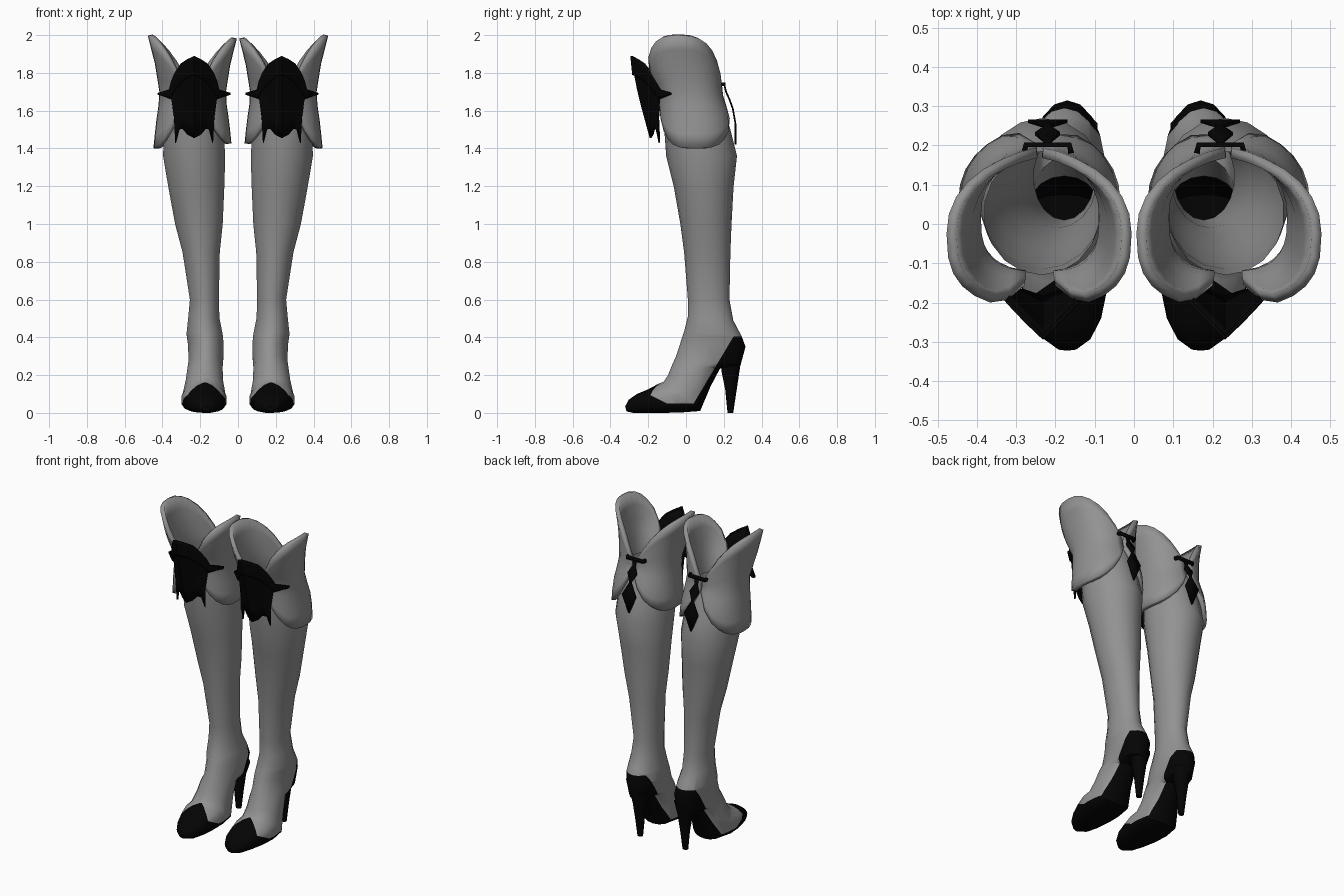
import bpy, bmesh, math
from mathutils import Vector

if "Cube" in bpy.data.objects:
    bpy.data.objects.remove(bpy.data.objects["Cube"])


def material(name, v):
    m = bpy.data.materials.new(name)
    m.diffuse_color = (v, v, v, 1)
    m.use_nodes = True
    m.node_tree.nodes["Principled BSDF"].inputs["Base Color"].default_value = m.diffuse_color
    return m


GREY = material("mid_grey", 0.29)
BLACK = material("black", 0.0012)


def finish(name, bm, mats, thick=0, angle=40):
    """Turn a bmesh into a mirrored object, with optional thickness."""
    bmesh.ops.recalc_face_normals(bm, faces=bm.faces[:])
    me = bpy.data.meshes.new(name)
    bm.to_mesh(me)
    bm.free()
    ob = bpy.data.objects.new(name, me)
    bpy.context.collection.objects.link(ob)
    for m in mats:
        me.materials.append(m)
    bpy.ops.object.select_all(action='DESELECT')
    ob.select_set(True)
    bpy.context.view_layer.objects.active = ob
    bpy.ops.object.shade_smooth_by_angle(angle=math.radians(angle))
    if thick:
        s = ob.modifiers.new("thickness", 'SOLIDIFY')
        s.thickness, s.offset = thick, 0
    mod = ob.modifiers.new("other_leg", 'MIRROR')
    mod.use_mirror_merge = False
    return ob


def grid(bm, rows, closed=False):
    """Skin a list of equally long point rows."""
    vs = [[bm.verts.new(p) for p in r] for r in rows]
    n = len(rows[0])
    for a, b in zip(vs, vs[1:]):
        for i in range(n if closed else n - 1):
            j = (i + 1) % n
            bm.faces.new((a[i], a[j], b[j], b[i]))
    return vs


def lerp_table(table, x):
    """Interpolate rows of (key, values...) at x."""
    x = min(max(x, table[0][0]), table[-1][0])
    for a, b in zip(table, table[1:]):
        if x <= b[0]:
            f = (x - a[0]) / (b[0] - a[0])
            return [p + (q - p) * f for p, q in zip(a[1:], b[1:])]


def ring(cx, w, yf, zf, yb, zb, flat=1.0, n=18, scale=1.0):
    """Section between a front point and a back point, half width w."""
    pts = []
    for i in range(n):
        t = 2 * math.pi * i / n
        c = math.cos(t)
        if c < 0:
            c = -abs(c) ** flat
        c *= scale
        pts.append((cx + w * scale * math.sin(t),
                    (yf + yb) / 2 + c * (yf - yb) / 2,
                    (zf + zb) / 2 + c * (zf - zb) / 2))
    return pts


# Boot: one skin from the knee down to the toe
sections = [
    (.235, .147, -.13, 1.65, .185, 1.65), (.235, .16, -.115, 1.5, .235, 1.5),
    (.232, .167, -.105, 1.36, .27, 1.36), (.221, .151, -.065, 1.2, .252, 1.2),
    (.207, .128, -.03, 1.0, .241, 1.0), (.195, .10, -.01, .85, .235, .85),
    (.178, .078, .01, .6, .23, .6), (.181, .084, .01, .51, .25, .49),
    (.177, .097, -.01, .43, .295, .405), (.17, .096, -.03, .37, .315, .35),
    (.17, .093, -.053, .30, .288, .25), (.174, .094, -.075, .25, .18, .235),
    (.178, .10, -.095, .20, .13, .14, .8), (.18, .115, -.118, .165, .075, .01, .6),
    (.18, .12, -.15, .152, -.03, .002, .5), (.177, .11, -.2, .125, -.12, .0, .5),
    (.172, .09, -.26, .10, -.21, .0, .5), (.17, .06, -.303, .07, -.28, .0, .5),
    (.17, .024, -.322, .035, -.315, .008),
]
bm = bmesh.new()
rings = grid(bm, [ring(*s) for s in sections], closed=True)
bm.faces.new(rings[-1])
# Cut lines for the shoe: sole edge, heel counter, rising toe side and tongue
counter_co, counter_no = Vector((0, .035, .04)), Vector((0, .37, -.22))
side_co, side_no = Vector((0, -.1, .05)), Vector((0, .5, 1))
cuts = [((0, 0, .05), (0, 0, 1)), ((0, 0, .405), (0, 0, 1)), (counter_co, counter_no),
        (side_co, side_no), ((.172, -.122, 0), (.7, 1, 0)), ((.172, -.122, 0), (-.7, 1, 0))]
for co, no in cuts:
    low = [f for f in bm.faces if f.calc_center_median().z < .47]
    geom = low + list({e for f in low for e in f.edges}) + list({v for f in low for v in f.verts})
    bmesh.ops.bisect_plane(bm, geom=geom, plane_co=co, plane_no=no, dist=1e-5)
for f in bm.faces:
    c = f.calc_center_median()
    toe = c.z < .3 and c.y + .7 * abs(c.x - .172) < -.122
    toe_side = c.y < -.1 and (c - side_co).dot(side_no) < 0
    counter = c.z < .405 and (c - counter_co).dot(counter_no) > 0
    f.material_index = int(c.z < .05 or toe or toe_side or counter)
finish("boot", bm, [GREY, BLACK])

# Grey lining inside the heel
bm = bmesh.new()
grid(bm, [ring(*s, scale=.93) for s in sections[8:13]], closed=True)
finish("heel_lining", bm, [GREY])

# Tapered heel
bm = bmesh.new()
heel = grid(bm, [ring(.16, w, yf, z, yb, z, n=10) for w, yf, yb, z in
                 ((.07, .185, .295, .30), (.045, .188, .283, .22),
                  (.03, .208, .268, .12), (.018, .22, .25, 0))], closed=True)
bm.faces.new(heel[0])
bm.faces.new(heel[-1])
finish("heel", bm, [BLACK])

# Cuff petals: two bow shaped flaps, narrow at front and back
cuff = [(1.40, .195, .055, .175), (1.53, .182, .052, .182), (1.68, .16, .025, .158),
        (1.85, .187, -.018, .19), (2.0, .225, -.025, .195)]
for name, side, peak, hem in (("outer_petal", 1, 2.0, 1.40), ("inner_petal", -1, 1.985, 1.425)):
    bm = bmesh.new()
    rows = []
    for i in range(15):
        s = -1 + 2 * i / 14
        a = math.radians(s * (82 if s < 0 else 88))
        e = .75 if s < 0 else .92
        top = 1.71 + (peak - 1.71) * (1 - abs(s) ** (2.7 if s < 0 else 2.3))
        low = 1.65 - (1.65 - hem) * (1 - abs(s) ** 3)
        row = []
        for j in range(9):
            z = low + (top - low) * j / 8
            rx, cy, ry = lerp_table(cuff, z)
            row.append((.24 + side * rx * math.cos(a) ** e,
                        cy + ry * math.copysign(abs(math.sin(a)) ** e, s), z))
        rows.append(row)
    grid(bm, rows)
    finish(name, bm, [GREY], thick=.026, angle=50)

# Knee guard: ridged plate with side tips and lower spikes, plus a raised crown
# (height, front depth, backward slope of the sides)
depth = [(1.43, -.18, .4), (1.65, -.24, .85), (1.77, -.268, .95), (1.89, -.28, .95)]


def knee_plate(name, half, lift):
    cols = [(-d, t, b) for d, t, b in half[:0:-1]] + half
    bm = bmesh.new()
    rows = []
    for dx, top, low in cols:
        row = []
        for j in range(6):
            z = low + (top - low) * j / 5
            y, slope = lerp_table(depth, z)
            row.append((.232 + dx, y + slope * abs(dx) - lift, z))
        rows.append(row)
    grid(bm, rows)
    finish(name, bm, [BLACK], thick=.01)


knee_plate("knee_guard", [(0, 1.88, 1.455), (.035, 1.86, 1.475), (.06, 1.845, 1.505),
                          (.08, 1.82, 1.50), (.098, 1.79, 1.43), (.104, 1.78, 1.56),
                          (.117, 1.75, 1.66), (.13, 1.71, 1.665), (.19, 1.695, 1.685)], 0)
knee_plate("knee_crown", [(0, 1.89, 1.79), (.035, 1.872, 1.775), (.07, 1.848, 1.745),
                          (.10, 1.80, 1.71), (.117, 1.76, 1.68), (.13, 1.712, 1.67),
                          (.19, 1.695, 1.685)], .01)

# Back clasp: a short bar with hooked ends
bm = bmesh.new()
grid(bm, [[(.22 + dx, y, 1.73), (.22 + dx, y, 1.75)] for dx, y in
          ((-.06, .18), (-.055, .202), (.055, .202), (.06, .18))])
finish("back_clasp", bm, [BLACK], thick=.015)

# Pendant: stem with a small and a large diamond
bm = bmesh.new()
grid(bm, [[(.22 - w, y, z), (.22 + w, y, z)] for w, y, z in
          ((.012, .202, 1.74), (.01, .212, 1.70), (.032, .23, 1.66), (.006, .248, 1.61),
           (.05, .262, 1.53), (.002, .262, 1.42))])
finish("pendant", bm, [BLACK], thick=.009)
